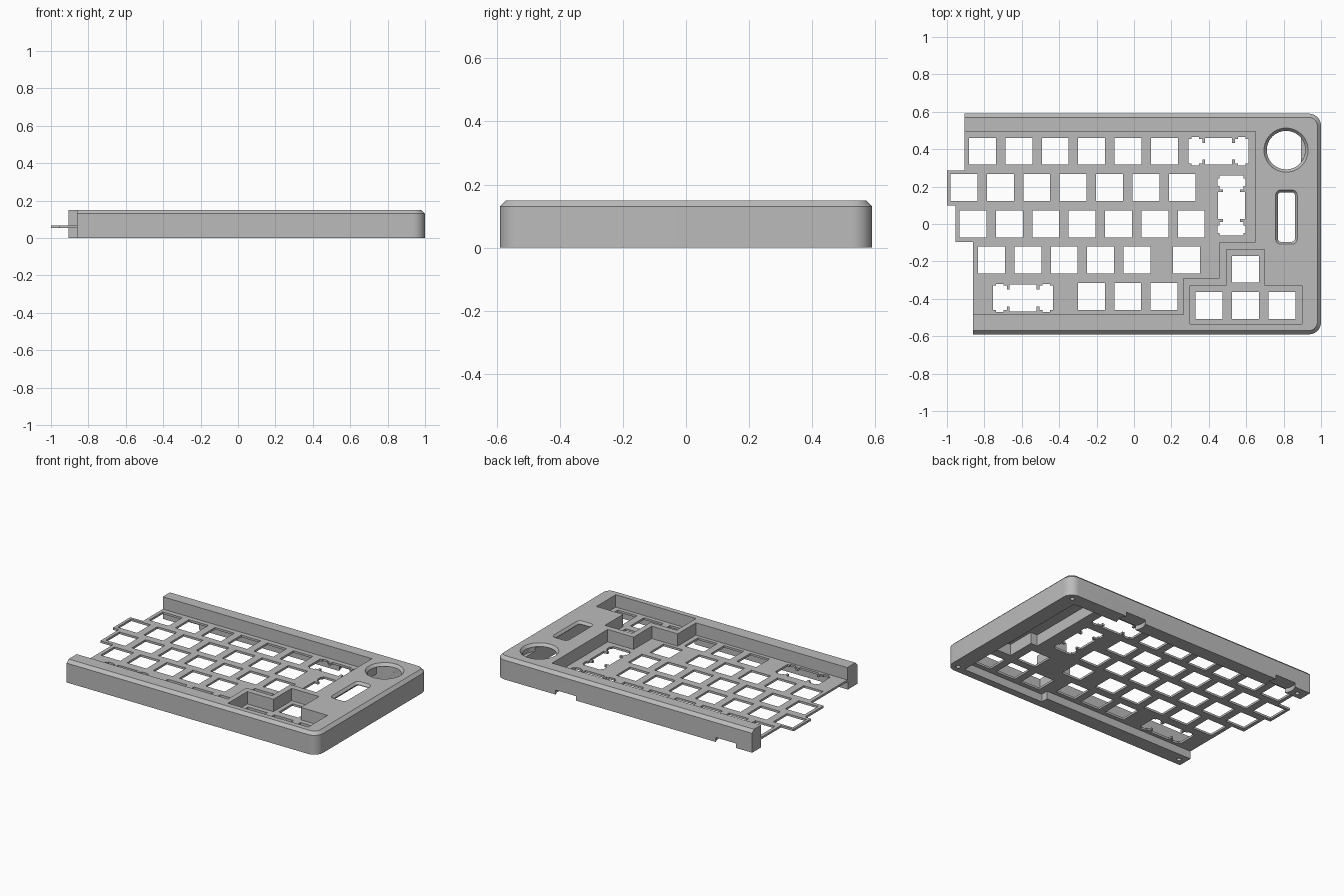
import bpy, bmesh, math

cube = bpy.data.objects.get("Cube")
if cube:
    bpy.data.objects.remove(cube, do_unlink=True)

grey = bpy.data.materials.new("case grey")
grey.use_nodes = True
colour = (0.5, 0.5, 0.5, 1)
grey.diffuse_color = colour
grey.node_tree.nodes["Principled BSDF"].inputs["Base Color"].default_value = colour

PLATE_LOW, PLATE_TOP, RIM_TOP, TOP = 0.053, 0.067, 0.13, 0.15
LOW, HIGH = -0.1, 0.3
PITCH, KEY = 0.1945, 0.072


def arc(cx, cy, r, start, end, n):
    return [(cx + r * math.cos(math.radians(start + (end - start) * i / n)),
             cy + r * math.sin(math.radians(start + (end - start) * i / n)))
            for i in range(n + 1)]


def circle(cx, cy, r, n=48):
    return arc(cx, cy, r, 0, 360, n)[:-1]


def rect(cx, cy, hx, hy):
    return [(cx - hx, cy - hy), (cx + hx, cy - hy), (cx + hx, cy + hy), (cx - hx, cy + hy)]


def round_rect(cx, cy, hx, hy, r):
    pts = []
    for sx, sy, a in ((1, 1, 0), (-1, 1, 90), (-1, -1, 180), (1, -1, 270)):
        pts += arc(cx + sx * (hx - r), cy + sy * (hy - r), r, a, a + 90, 6)
    return pts


def loft(bm, *levels):
    """Stack outlines (points, z) into a closed solid."""
    rings = [[bm.verts.new((x, y, z)) for x, y in pts] for pts, z in levels]
    bm.faces.new(rings[0][::-1])
    bm.faces.new(rings[-1])
    for a, b in zip(rings, rings[1:]):
        for i in range(len(a)):
            j = (i + 1) % len(a)
            bm.faces.new((a[i], a[j], b[j], b[i]))


def make_object(name, bm):
    bmesh.ops.recalc_face_normals(bm, faces=bm.faces)
    mesh = bpy.data.meshes.new(name)
    bm.to_mesh(mesh)
    bm.free()
    obj = bpy.data.objects.new(name, mesh)
    bpy.context.collection.objects.link(obj)
    return obj


def cut(*solids):
    """Subtract disjoint solids from the case."""
    bm = bmesh.new()
    for levels in solids:
        loft(bm, *levels)
    cutter = make_object("cutter", bm)
    cutter.hide_render = True
    mod = case.modifiers.new("cut", "BOOLEAN")
    mod.operation = "DIFFERENCE"
    mod.solver = "EXACT"
    mod.object = cutter
    bpy.context.view_layer.objects.active = case
    bpy.ops.object.modifier_apply(modifier=mod.name)
    bpy.data.objects.remove(cutter, do_unlink=True)


# Case block with stepped left side, rounded right corners, chamfered top
def outline(inset):
    r, y = 0.065 - inset, 0.59 - inset
    left = [(-0.905, y), (-0.905, 0.285), (-1, 0.285), (-1, 0.1), (-0.955, 0.1),
            (-0.955, -0.097), (-0.86, -0.097), (-0.86, -y)]
    return left + arc(0.935, -0.525, r, -90, 0, 10) + arc(0.935, 0.525, r, 0, 90, 10)


body = bmesh.new()
loft(body, (outline(0), 0), (outline(0), RIM_TOP), (outline(0.02), TOP))
case = make_object("keyboard_case", body)
case.data.materials.append(grey)

# Upper openings: main key well and arrow key well
main_well = [(-1.1, -0.484), (0.265, -0.484), (0.265, -0.29), (0.457, -0.29),
             (0.457, -0.097), (0.65, -0.097), (0.65, 0.494), (-1.1, 0.494)]
arrow_well = [(0.3, -0.535), (0.897, -0.535), (0.897, -0.33), (0.698, -0.33),
              (0.698, -0.137), (0.495, -0.137), (0.495, -0.33), (0.3, -0.33)]
cut(((main_well, PLATE_TOP), (main_well, HIGH)),
    ((arrow_well, PLATE_TOP), (arrow_well, HIGH)))

# Underside hollow below the plate, then the deeper electronics bay
hollow = [(-1.1, -0.49), (0.28, -0.49), (0.28, -0.54), (0.893, -0.54),
          (0.893, 0.497), (-1.1, 0.497)]
cut(((hollow, LOW), (hollow, PLATE_LOW)))
bay = [(0.68, -0.107), (0.73, -0.107), (0.73, -0.3), (0.893, -0.3),
       (0.893, 0.497), (0.68, 0.497)]
cut(((bay, LOW), (bay, RIM_TOP)))


# Key switch holes: first x, y, count
def stabilizer(cx, cy, upright=False):
    quarter = [(0.16, 0.02), (0.16, 0.065), (0.145, 0.065), (0.145, 0.075), (0.105, 0.075),
               (0.105, 0.065), (0.087, 0.065), (0.087, 0.045), (KEY, 0.045), (KEY, KEY)]
    half = quarter + [(-x, y) for x, y in reversed(quarter)]
    full = half + [(-x, -y) for x, y in half]
    return [(cx - y, cy + x) if upright else (cx + x, cy + y) for x, y in full]


rows = [(-0.81, 0.389, 6), (-0.909, 0.195, 7), (-0.861, 0.001, 7), (-0.762, -0.193, 5),
        (0.281, -0.193, 1), (-0.228, -0.388, 3), (0.402, -0.436, 3), (0.596, -0.242, 1)]
holes = [rect(x + i * PITCH, y, KEY, KEY) for x, y, n in rows for i in range(n)]
holes += [stabilizer(0.452, 0.389), stabilizer(-0.593, -0.395), stabilizer(0.521, 0.098, True)]
cut(*[((h, 0.04), (h, 0.08)) for h in holes])

# Chamfered knob hole and display window
def knob(r):
    return circle(0.813, 0.395, r)


def window(grow):
    return round_rect(0.815, 0.037, 0.045 + grow, 0.132 + grow, 0.015 + grow)


cut(((knob(0.103), 0.1), (knob(0.103), 0.132), (knob(0.118), TOP), (knob(0.118), HIGH)),
    ((window(0), 0.1), (window(0), 0.134), (window(0.013), TOP), (window(0.013), HIGH)))

# Round foot recesses under the back wall and screw holes in the rim
feet = [circle(x, 0.545, 0.088) for x in (0.48, -0.71)]
screws = [circle(x, y, 0.014, 16) for x, y in
          ((0.945, 0.54), (0.945, -0.54), (-0.81, -0.54), (-0.845, 0.54))]
cut(*[((f, LOW), (f, 0.03)) for f in feet], *[((s, LOW), (s, 0.07)) for s in screws])

# Smooth rounded corners and keep edges crisp
bpy.ops.object.select_all(action="DESELECT")
case.select_set(True)
bpy.context.view_layer.objects.active = case
bpy.ops.object.shade_smooth_by_angle(angle=math.radians(25))
